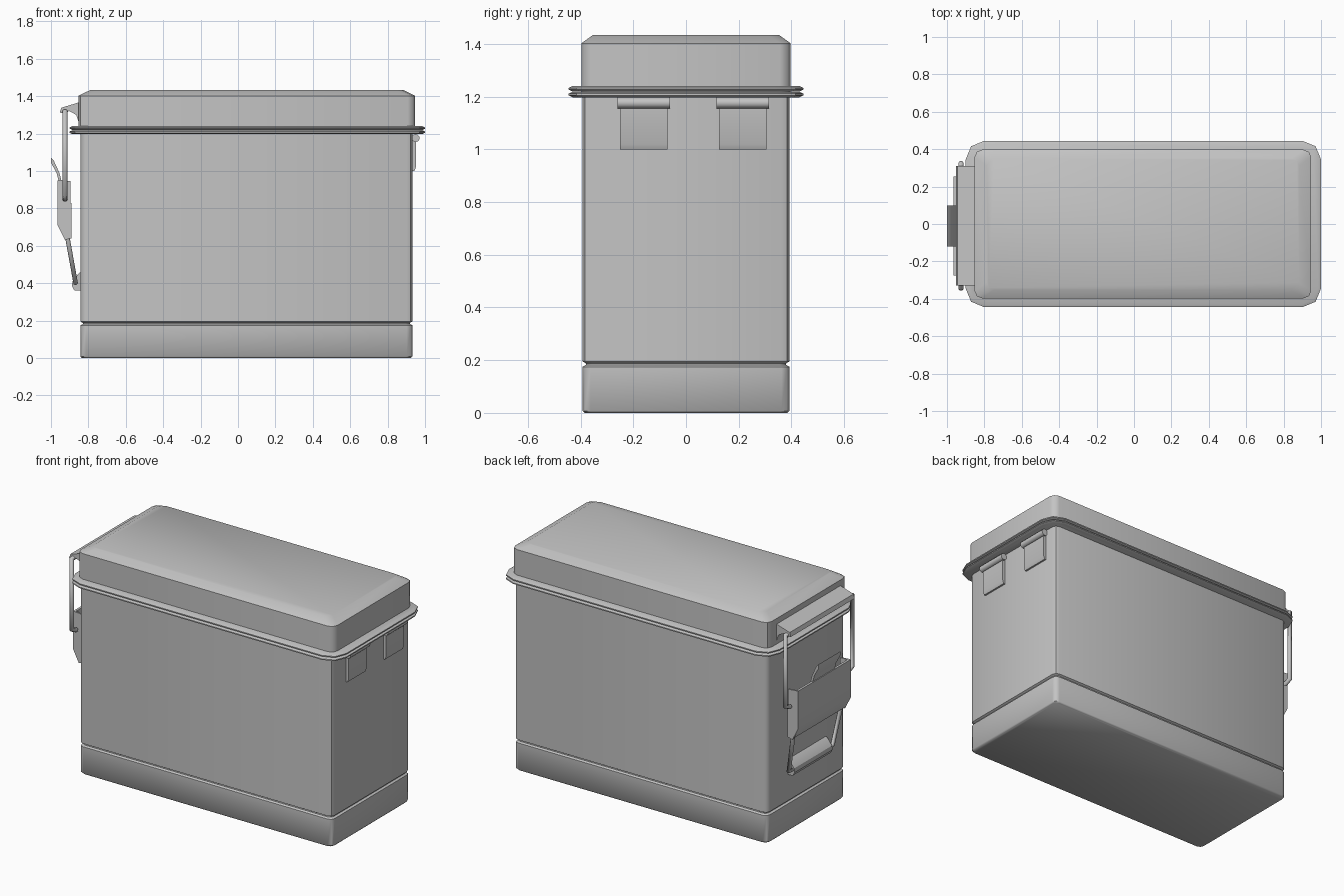
import bpy
import bmesh
from math import pi, sin, cos, radians
from mathutils import Vector

cube = bpy.data.objects.get("Cube")
if cube:
    bpy.data.objects.remove(cube, do_unlink=True)

GREY = (0.55, 0.55, 0.55, 1)
grey = bpy.data.materials.new("grey painted steel")
grey.use_nodes = True
grey.diffuse_color = GREY
grey.node_tree.nodes["Principled BSDF"].inputs["Base Color"].default_value = GREY


def finish(name, bm, angle=45):
    """Turn a bmesh into a smooth-by-angle object."""
    bmesh.ops.recalc_face_normals(bm, faces=bm.faces)
    mesh = bpy.data.meshes.new(name)
    bm.to_mesh(mesh)
    bm.free()
    mesh.materials.append(grey)
    obj = bpy.data.objects.new(name, mesh)
    bpy.context.collection.objects.link(obj)
    bpy.ops.object.select_all(action='DESELECT')
    obj.select_set(True)
    bpy.context.view_layer.objects.active = obj
    bpy.ops.object.shade_smooth_by_angle(angle=radians(angle))
    return obj


def loft(name, cx, levels, segs=2):
    """Stack rounded rectangles given as (half x, half y, corner radius, z)."""
    bm = bmesh.new()
    rings = []
    for hx, hy, r, z in levels:
        ring = []
        for k, (sx, sy) in enumerate(((1, 1), (-1, 1), (-1, -1), (1, -1))):
            for i in range(segs + 1):
                a = (k + i / segs) * pi / 2
                ring.append(bm.verts.new((cx + sx * (hx - r) + r * cos(a),
                                          sy * (hy - r) + r * sin(a), z)))
        rings.append(ring)
    for low, high in zip(rings, rings[1:]):
        for i in range(len(low)):
            j = (i + 1) % len(low)
            bm.faces.new((low[i], low[j], high[j], high[i]))
    bm.faces.new(rings[0])
    bm.faces.new(rings[-1])
    return finish(name, bm)


def prism(name, outline, y0, y1, angle=30):
    """Extrude an x-z outline along y."""
    bm = bmesh.new()
    ends = [[bm.verts.new((x, y, z)) for x, z in outline] for y in (y0, y1)]
    for i in range(len(outline)):
        j = (i + 1) % len(outline)
        bm.faces.new((ends[0][i], ends[0][j], ends[1][j], ends[1][i]))
    for end in ends:
        bm.faces.new(end)
    return finish(name, bm, angle)


def rod(name, x, z, r, y0, y1, sides=12):
    outline = [(x + r * cos(2 * pi * i / sides), z + r * sin(2 * pi * i / sides))
               for i in range(sides)]
    return prism(name, outline, y0, y1, 40)


def wire(name, points, r):
    """Bent round wire through the points."""
    curve = bpy.data.curves.new(name, 'CURVE')
    curve.dimensions = '3D'
    curve.bevel_depth = r
    curve.bevel_resolution = 2
    curve.use_fill_caps = True
    spline = curve.splines.new('POLY')
    spline.points.add(len(points) - 1)
    for p, co in zip(spline.points, points):
        p.co = (*co, 1)
    curve.materials.append(grey)
    obj = bpy.data.objects.new(name, curve)
    bpy.context.collection.objects.link(obj)
    bpy.ops.object.select_all(action='DESELECT')
    obj.select_set(True)
    bpy.context.view_layer.objects.active = obj
    bpy.ops.object.convert(target='MESH')


# Box body with a pressed groove above the base
loft("box_body", 0.045, [
    (0.88, 0.385, 0.03, 0), (0.887, 0.392, 0.03, 0.008),
    (0.887, 0.392, 0.03, 0.175), (0.875, 0.38, 0.025, 0.182),
    (0.875, 0.38, 0.025, 0.188), (0.887, 0.392, 0.03, 0.195),
    (0.887, 0.392, 0.03, 1.21)])

# Rolled rims of the box and the lid
for name, z in (("box_rim", 1.197), ("lid_rim", 1.219)):
    loft(name, 0.05, [
        (0.935, 0.43, 0.09, z), (0.95, 0.445, 0.1, z + 0.007),
        (0.95, 0.445, 0.1, z + 0.014), (0.935, 0.43, 0.09, z + 0.021)])

# Lid with a shallow chamfered top
loft("lid", 0.0475, [
    (0.9, 0.397, 0.04, 1.215), (0.9, 0.397, 0.04, 1.402),
    (0.835, 0.352, 0.04, 1.434)])

# Two hinges on the left end
for side, y in (("front", -0.16), ("back", 0.215)):
    prism(side + "_hinge_plate",
          [(0.92, 1.0), (0.943, 1.0), (0.951, 1.02), (0.951, 1.18), (0.92, 1.18)],
          y - 0.09, y + 0.09)
    rod(side + "_hinge_barrel", 0.95, 1.176, 0.021, y - 0.1, y + 0.1)

# Hook on the lid that the latch pulls on
prism("lid_hook", [(-0.84, 1.37), (-0.945, 1.338), (-0.953, 1.312), (-0.92, 1.305),
                   (-0.905, 1.322), (-0.865, 1.30), (-0.852, 1.26), (-0.84, 1.26)],
      -0.33, 0.31)

# Latch bail
wire("latch_bail", [(-0.925, -0.01 + y, z) for y, z in
                    ((-0.29, 0.85), (-0.335, 0.87), (-0.335, 1.32),
                     (0.335, 1.32), (0.335, 0.87), (0.29, 0.85))], 0.014)

# Latch lever: face plate, side flanges and curled thumb tab
prism("lever_plate", [(-0.965, 0.83), (-0.95, 0.83), (-0.95, 0.71),
                      (-0.918, 0.64), (-0.93, 0.64), (-0.965, 0.71)], -0.265, 0.245)
for side, y in (("front", -0.275), ("back", 0.245)):
    prism(side + "_lever_flange", [(-0.965, 0.83), (-0.89, 0.83), (-0.89, 0.64),
                                   (-0.925, 0.632), (-0.965, 0.71)], y, y + 0.01)
    prism(side + "_lever_ear", [(-0.965, 0.95), (-0.895, 0.945), (-0.895, 0.82),
                                (-0.965, 0.82)], y, y + 0.01)
prism("lever_web", [(-0.965, 0.95), (-0.95, 0.95), (-0.95, 0.82), (-0.965, 0.82)],
      -0.265, 0.245)
prism("thumb_tab", [(-1.0, 1.07), (-0.985, 1.055), (-0.955, 0.99), (-0.942, 0.94),
                    (-0.957, 0.94), (-0.97, 0.99), (-1.0, 1.045)], -0.12, 0.1)

# Lower link and its bracket on the box
wire("lower_link", [(x, -0.01 + y, z) for x, y, z in
                    ((-0.915, -0.24, 0.66), (-0.868, -0.22, 0.4),
                     (-0.868, 0.22, 0.4), (-0.915, 0.24, 0.66))], 0.013)
prism("lower_bracket", [(-0.838, 0.46), (-0.85, 0.455), (-0.885, 0.41), (-0.888, 0.385),
                        (-0.875, 0.362), (-0.838, 0.36)], -0.2, 0.18)
